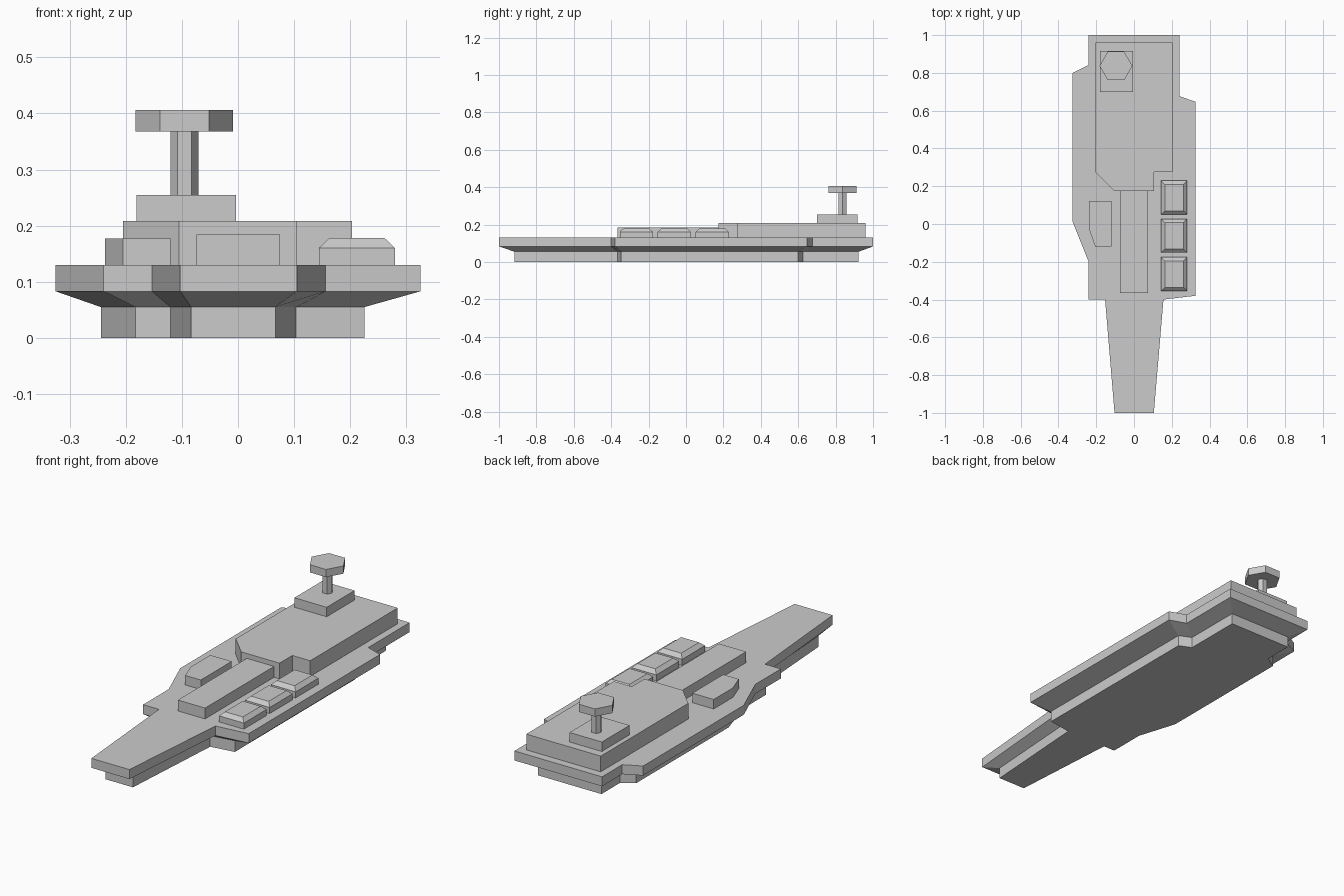
import bpy, bmesh
from math import cos, sin, pi

if "Cube" in bpy.data.objects:
    bpy.data.objects.remove(bpy.data.objects["Cube"])


def loft(name, rings):
    """Closed flat-faced solid through rings of 3D points (counter-clockwise, bottom to top)."""
    bm = bmesh.new()
    loops = [[bm.verts.new(p) for p in ring] for ring in rings]
    n = len(loops[0])
    bm.faces.new(loops[0][::-1])
    bm.faces.new(loops[-1])
    for lo, hi in zip(loops, loops[1:]):
        for i in range(n):
            j = (i + 1) % n
            bm.faces.new((lo[i], lo[j], hi[j], hi[i]))
    bmesh.ops.recalc_face_normals(bm, faces=bm.faces)
    mesh = bpy.data.meshes.new(name)
    bm.to_mesh(mesh)
    bm.free()
    obj = bpy.data.objects.new(name, mesh)
    bpy.context.collection.objects.link(obj)
    return obj


def at(outline, z):
    return [(x, y, z) for x, y in outline]


def prism(name, outline, z0, z1):
    return loft(name, [at(outline, z0), at(outline, z1)])


def rect(x0, x1, y0, y1):
    return [(x0, y0), (x1, y0), (x1, y1), (x0, y1)]


def hexagon(cx, cy, r):
    return [(cx + r * cos(i * pi / 3), cy + r * sin(i * pi / 3)) for i in range(6)]


# Flight deck outline; the hull is a shrunken copy joined by a sloping underside
deck = [(-0.103, -1), (0.105, -1), (0.156, -0.40), (0.325, -0.38),
        (0.325, 0.647), (0.24, 0.677), (0.24, 1), (-0.24, 1),
        (-0.24, 0.842), (-0.325, 0.80), (-0.325, 0.012), (-0.24, -0.20),
        (-0.24, -0.40), (-0.153, -0.40)]
hull = [(0.723 * x - 0.0095, 0.92 * y + 0.003) for x, y in deck]
loft("hull_and_deck", [at(hull, 0), at(hull, 0.055), at(deck, 0.083), at(deck, 0.13)])

# Raised rear superstructure
prism("rear_superstructure",
      [(-0.105, 0.175), (0.105, 0.175), (0.105, 0.275), (0.203, 0.275),
       (0.203, 0.96), (-0.205, 0.96), (-0.205, 0.275)], 0.13, 0.208)

# Central and left deck blocks
prism("central_block", rect(-0.074, 0.075, -0.365, 0.175), 0.13, 0.184)
prism("left_block", [(-0.205, -0.12), (-0.12, -0.12), (-0.12, 0.122),
                     (-0.237, 0.122), (-0.237, -0.03)], 0.13, 0.177)

# Row of bevelled hatches on the right
for i in range(3):
    y = -0.265 + i * 0.2025
    base = rect(0.144, 0.28, y - 0.089, y + 0.089)
    top = rect(0.163, 0.261, y - 0.070, y + 0.070)
    loft(f"hatch_{i + 1}", [at(base, 0.13), at(base, 0.16), at(top, 0.178)])

# Command tower with hexagonal post and head
prism("tower_base", rect(-0.181, -0.004, 0.70, 0.917), 0.208, 0.255)
prism("tower_post", hexagon(-0.0955, 0.837, 0.025), 0.255, 0.368)
prism("tower_head", hexagon(-0.0955, 0.837, 0.087), 0.368, 0.406)
